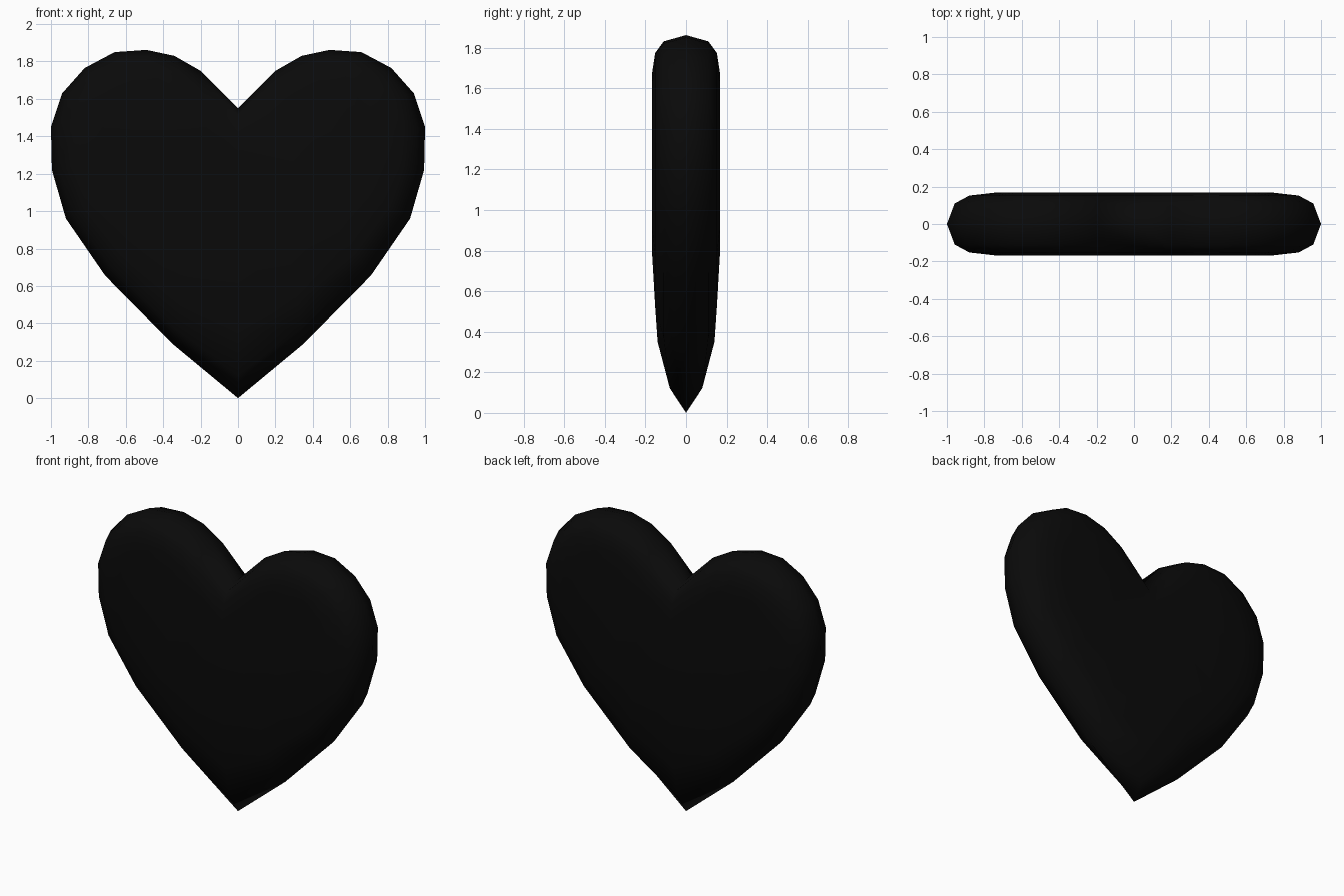
import bpy, bmesh

if "Cube" in bpy.data.objects:
    bpy.data.objects.remove(bpy.data.objects["Cube"])

# Right half of the outline (x, z), cleft to tip, and the flat inner area it blends to
outer = [(0, 1.55), (.2, 1.75), (.34, 1.83), (.49, 1.862), (.66, 1.85), (.82, 1.765), (.94, 1.63),
         (1, 1.45), (.995, 1.22), (.92, .96), (.71, .655), (.35, .29), (0, 0)]
inner = [(0, 1.32), (.16, 1.47), (.28, 1.59), (.42, 1.67), (.54, 1.67), (.63, 1.62), (.7, 1.53),
         (.74, 1.41), (.735, 1.25), (.68, 1.1), (.52, .92), (.27, .8), (0, .76)]


def full(half):
    """Close a half outline by mirroring it across x = 0."""
    return half + [(-x, z) for x, z in half[-2:0:-1]]


outer, inner = full(outer), full(inner)
n = len(outer)
tip = n // 2
bm = bmesh.new()


def ring(t, y, y_tip):
    return [bm.verts.new((a[0] + (b[0] - a[0]) * t, y_tip if i == tip else y,
                          a[1] + (b[1] - a[1]) * t))
            for i, (a, b) in enumerate(zip(outer, inner))]


# Rounded front and back shells sharing the outline
rim = ring(0, 0, 0)
for s in (-1, 1):
    prev = rim
    for t, y, y_tip in ((.16, .11, .08), (.46, .152, .14), (1, .168, .165)):
        cur = ring(t, s * y, s * y_tip)
        for i in range(n):
            j = (i + 1) % n
            bm.faces.new((prev[i], prev[j], cur[j], cur[i]))
        prev = cur
    bm.faces.new(prev)
bmesh.ops.recalc_face_normals(bm, faces=bm.faces)
bmesh.ops.triangulate(bm, faces=[f for f in bm.faces if len(f.verts) > 4])
for f in bm.faces:
    f.smooth = True

mesh = bpy.data.meshes.new("heart")
bm.to_mesh(mesh)
bm.free()
heart = bpy.data.objects.new("heart", mesh)
bpy.context.collection.objects.link(heart)

mat = bpy.data.materials.new("black")
mat.diffuse_color = (.003, .003, .003, 1)
mat.use_nodes = True
mat.node_tree.nodes["Principled BSDF"].inputs["Base Color"].default_value = mat.diffuse_color
mesh.materials.append(mat)
